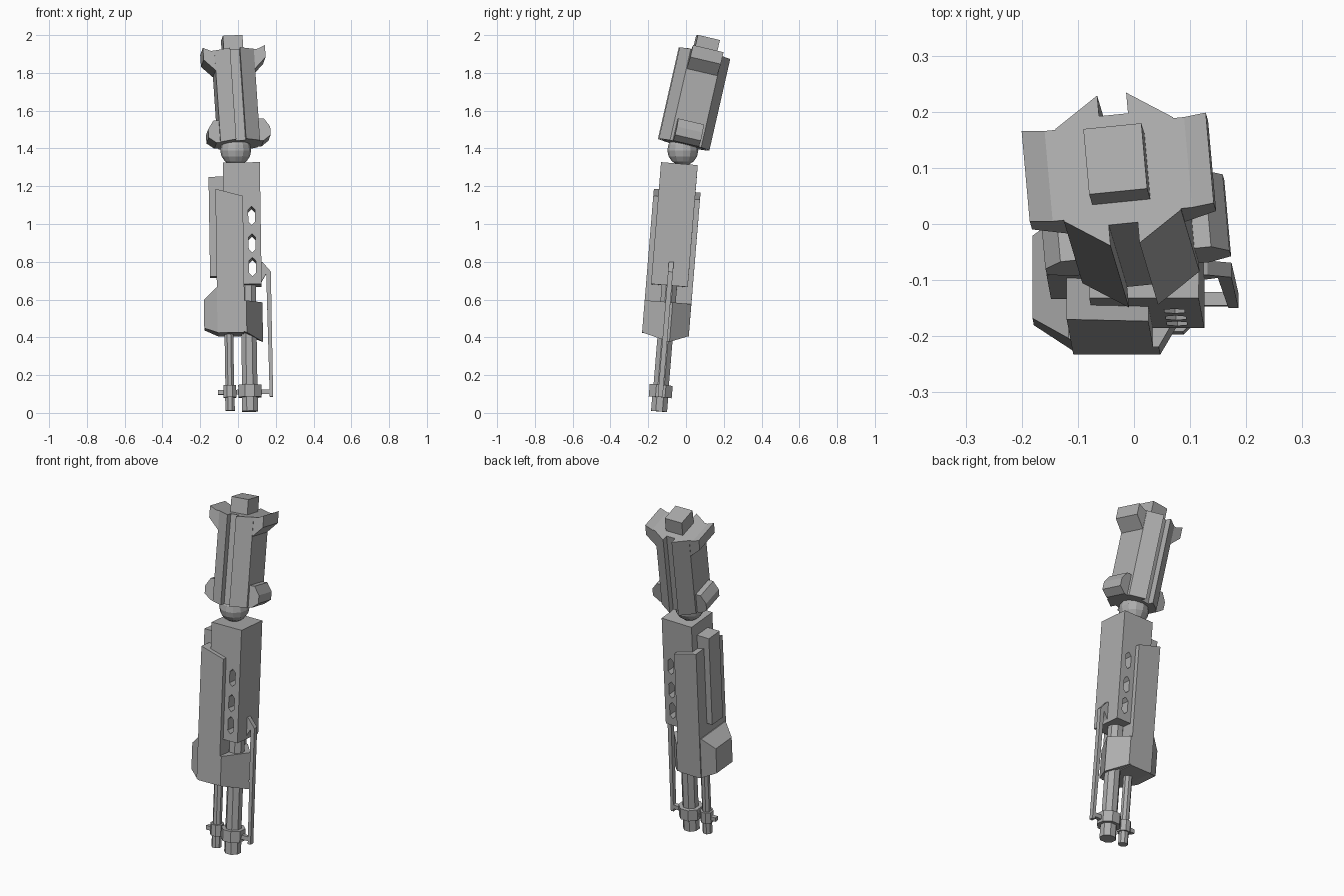
import bpy, bmesh, math
from mathutils import Matrix, Vector

cube = bpy.data.objects.get("Cube")
if cube:
    bpy.data.objects.remove(cube, do_unlink=True)

grey = bpy.data.materials.new("plain_grey")
grey.use_nodes = True
grey.diffuse_color = (0.42, 0.42, 0.42, 1)
grey.node_tree.nodes["Principled BSDF"].inputs["Base Color"].default_value = (0.42, 0.42, 0.42, 1)


def frame(low, high, back):
    """Tilted frame at low: u right, v back, w along the limb."""
    w = (Vector(high) - Vector(low)).normalized()
    v = Vector(back)
    v = (v - w * v.dot(w)).normalized()
    u = v.cross(w)
    m = Matrix((u, v, w)).transposed().to_4x4()
    return m


UPPER = Matrix.Translation((0.005, -0.0125, 1.42)) @ frame(
    (0.005, -0.0125, 1.42), (-0.028, 0.098, 1.905), (-0.1, 1, 0))
FORE = Matrix.Translation((0.018, -0.035, 1.318)) @ frame(
    (0.028, -0.088, 0.673), (0.018, -0.035, 1.318), (0, 1, 0))


def finish(name, bm, m):
    bmesh.ops.recalc_face_normals(bm, faces=bm.faces)
    bmesh.ops.transform(bm, matrix=m, verts=bm.verts)
    me = bpy.data.meshes.new(name)
    bm.to_mesh(me)
    bm.free()
    me.materials.append(grey)
    ob = bpy.data.objects.new(name, me)
    bpy.context.collection.objects.link(ob)
    return ob


def add_prism(bm, pts, lo, hi, axis):
    """Extrude a profile: axis 'w' takes (u, v) points, axis 'v' takes (u, w) points."""
    place = (lambda p, d: (p[0], p[1], d)) if axis == "w" else (lambda p, d: (p[0], d, p[1]))
    a = [bm.verts.new(place(p, lo)) for p in pts]
    b = [bm.verts.new(place(p, hi)) for p in pts]
    bm.faces.new(a)
    bm.faces.new(b[::-1])
    for i in range(len(pts)):
        j = (i + 1) % len(pts)
        bm.faces.new((a[i], b[i], b[j], a[j]))


def prism(name, pts, lo, hi, axis, m):
    bm = bmesh.new()
    add_prism(bm, pts, lo, hi, axis)
    return finish(name, bm, m)


def box(name, u, v, w, m):
    return prism(name, [(u[0], v[0]), (u[1], v[0]), (u[1], v[1]), (u[0], v[1])], w[0], w[1], "w", m)


def tube(name, u, r, lo, hi, m, n=8):
    pts = [(u + r * math.cos(math.tau * (i + 0.5) / n), r * math.sin(math.tau * (i + 0.5) / n))
           for i in range(n)]
    return prism(name, pts, lo, hi, "w", m)


# Upper arm: faceted column with a groove down the front and the back
half = [(0.026, -0.10), (0.026, -0.138), (0.105, -0.085),
        (0.105, 0.085), (0.026, 0.138), (0.026, 0.10)]
prism("upper_arm", half + [(-u, v) for u, v in reversed(half)], 0, 0.497, "w", UPPER)
box("shoulder_peg", (-0.052, 0.052), (-0.06, 0.06), (0.48, 0.581), UPPER)

# Flared shoulder lips and elbow knobs on both sides
flare = [(0.09, 0.497), (0.125, 0.497), (0.165, 0.515), (0.165, 0.45), (0.105, 0.39), (0.09, 0.39)]
knob = [(0.09, 0.0), (0.125, 0.0), (0.165, 0.03), (0.165, 0.075), (0.135, 0.12), (0.09, 0.12)]
for side, s in (("left", 1), ("right", -1)):
    prism("shoulder_flare_" + side, [(u * s, w) for u, w in flare], -0.083, 0.083, "v", UPPER)
    prism("elbow_knob_" + side, [(u * s, w) for u, w in knob], -0.07, 0.07, "v", UPPER)

# Elbow ball
bm = bmesh.new()
bmesh.ops.create_uvsphere(bm, u_segments=12, v_segments=8, radius=0.082)
finish("elbow_ball", bm, Matrix.Translation((-0.012, -0.017, 1.39)))

# Forearm box with three hexagonal slots cut front to back
forearm = box("forearm", (-0.0975, 0.0975), (-0.0975, 0.0975), (-0.647, 0), FORE)
bm = bmesh.new()
for w in (-0.284, -0.429, -0.555):
    slot = [(0, 0.05), (0.018, 0.032), (0.018, -0.032), (0, -0.05), (-0.018, -0.032), (-0.018, 0.032)]
    add_prism(bm, [(0.05 + a, w + b) for a, b in slot], -0.2, 0.2, "v")
cutter = finish("slot_cutter", bm, FORE)
cutter.hide_render = True
mod = forearm.modifiers.new("slots", "BOOLEAN")
mod.operation = "DIFFERENCE"
mod.solver = "EXACT"
mod.object = cutter
bpy.context.view_layer.objects.active = forearm
bpy.ops.object.modifier_apply(modifier="slots")
bpy.data.objects.remove(cutter, do_unlink=True)

# Armour shell on the right side of the forearm, with a slanted top
prism("forearm_armour", [(-0.14, -0.14), (0.005, -0.18), (0.005, -0.9), (-0.14, -0.9)],
      -0.124, 0.124, "v", FORE)
box("armour_side_bar", (-0.175, -0.09), (-0.05, 0.05), (-0.6, -0.07), FORE)

# Bulge low on the armour: chamfered front and back, sloped top and bottom
bm = bmesh.new()
rings = []
for w, out in ((-0.665, -0.145), (-0.725, -0.21), (-0.875, -0.21), (-0.905, -0.135)):
    k = (-0.13 - out) / 0.08
    side = 0.124 - 0.05 * max(k, 0)
    ring = [(0, -0.124), (-0.13, -0.124), (out, -side), (out, side), (-0.13, 0.124), (0, 0.124)]
    rings.append([bm.verts.new((u, v, w)) for u, v in ring])
for a, b in zip(rings, rings[1:]):
    for i in range(6):
        j = (i + 1) % 6
        bm.faces.new((a[i], a[j], b[j], b[i]))
bm.faces.new(rings[0])
bm.faces.new(rings[-1])
finish("armour_bulge", bm, FORE)

# Pointed cuff around the main barrel, its lower rim sloping to the ridge
bm = bmesh.new()
cuff = [(0.0, -0.124, -0.9), (0.015, -0.124, -0.905), (0.1, 0.025, -0.945),
        (0.015, 0.124, -0.905), (0.0, 0.124, -0.9)]
top = [bm.verts.new((u, v, -0.735)) for u, v, w in cuff]
low = [bm.verts.new(p) for p in cuff]
bm.faces.new(top)
bm.faces.new(low)
for i in range(5):
    j = (i + 1) % 5
    bm.faces.new((top[i], top[j], low[j], low[i]))
finish("barrel_cuff", bm, FORE)

# Twin barrels with collars and muzzles
tube("main_barrel", 0.026, 0.044, -1.25, -0.62, FORE)
tube("main_collar", 0.026, 0.066, -1.24, -1.175, FORE)
tube("main_muzzle", 0.026, 0.046, -1.315, -1.23, FORE)
tube("small_barrel", -0.08, 0.025, -1.25, -0.85, FORE)
tube("small_collar", -0.08, 0.037, -1.24, -1.175, FORE)
tube("small_muzzle", -0.08, 0.027, -1.31, -1.23, FORE)

# Cross rod, side rod and its bracket
box("cross_rod", (-0.143, 0.14), (-0.012, 0.012), (-1.224, -1.2), FORE)
prism("side_rod", [(0.122, -0.56), (0.147, -0.58), (0.149, -1.24), (0.131, -1.24)],
      -0.013, 0.013, "v", FORE)
prism("rod_bracket", [(0.09, -0.52), (0.105, -0.525), (0.147, -0.575), (0.147, -0.6),
                      (0.12, -0.59), (0.09, -0.64)], -0.013, 0.013, "v", FORE)
